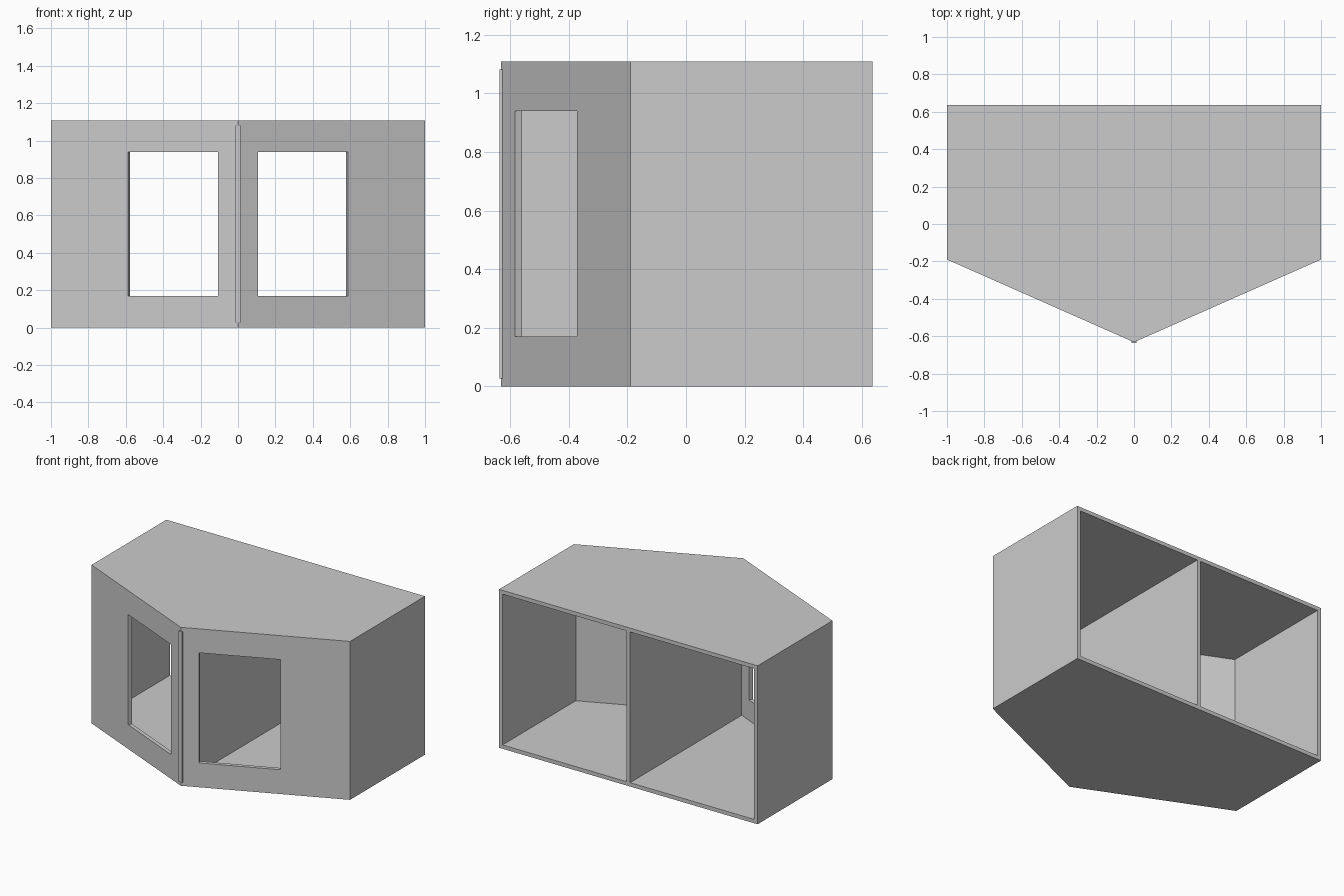
import bpy
import bmesh
from math import hypot
from mathutils import Vector

cube = bpy.data.objects.get("Cube")
if cube:
    bpy.data.objects.remove(cube, do_unlink=True)

T = 0.027            # board thickness
H = 1.108            # overall height
BACK = 0.637         # open rear edge
SHOULDER = -0.19     # where the slanted front meets the sides
APEX = -0.632        # front point
SLOPE = SHOULDER - APEX
LENGTH = hypot(1, SLOPE)
INWARD = Vector((-SLOPE, 1, 0)) / LENGTH * T

grey = bpy.data.materials.new("light grey")
grey.use_nodes = True
grey.diffuse_color = (0.6, 0.6, 0.6, 1)
grey.node_tree.nodes["Principled BSDF"].inputs["Base Color"].default_value = (0.6, 0.6, 0.6, 1)


def finish(name, bm, mirrored=False):
    bmesh.ops.recalc_face_normals(bm, faces=bm.faces)
    mesh = bpy.data.meshes.new(name)
    bm.to_mesh(mesh)
    bm.free()
    mesh.materials.append(grey)
    obj = bpy.data.objects.new(name, mesh)
    bpy.context.collection.objects.link(obj)
    if mirrored:
        obj.modifiers.new("Mirror", "MIRROR").use_mirror_merge = False
    return obj


def board(name, outline, z0, z1, mirrored=False):
    """Extrude a plan outline between two heights."""
    bm = bmesh.new()
    face = bm.faces.new([bm.verts.new((x, y, z0)) for x, y in outline])
    top = bmesh.ops.extrude_face_region(bm, geom=[face])["geom"]
    bmesh.ops.translate(bm, vec=(0, 0, z1 - z0),
                        verts=[v for v in top if isinstance(v, bmesh.types.BMVert)])
    return finish(name, bm, mirrored)


def front_y(x):
    return APEX + SLOPE * x


def inner_y(x):
    return front_y(x) + T * LENGTH


# Floor and ceiling
plan = [(-1, BACK), (-1, SHOULDER), (0, APEX), (1, SHOULDER), (1, BACK)]
board("floor", plan, 0, T)
board("ceiling", plan, H - T, H)

# Side walls, mitred against the slanted front
board("side_walls", [(1, BACK), (1, SHOULDER), (1 - T, inner_y(1 - T)), (1 - T, BACK)],
      T, H - T, mirrored=True)

# Central divider, its front edge just proud of the point
h = T / 2
board("divider", [(-h, BACK), (-h, APEX - 0.005), (h, APEX - 0.005), (h, BACK)], T, H - T)


# Slanted front panels with window openings
def rectangle(bm, x0, x1, z0, z1):
    return [bm.verts.new((x, front_y(x), z))
            for x, z in ((x0, z0), (x1, z0), (x1, z1), (x0, z1))]


bm = bmesh.new()
outer = rectangle(bm, h, 1, T, H - T)
hole = rectangle(bm, 0.108, 0.589, 0.17, 0.94)
outer_in = [bm.verts.new((x, inner_y(x), z))
            for x, z in ((h, T), (1 - T, T), (1 - T, H - T), (h, H - T))]
hole_in = [bm.verts.new(v.co + INWARD) for v in hole]
for a, b in ((outer, hole), (hole, hole_in), (hole_in, outer_in), (outer_in, outer)):
    for i in range(4):
        j = (i + 1) % 4
        bm.faces.new((a[i], a[j], b[j], b[i]))
finish("front_panels", bm, mirrored=True)
